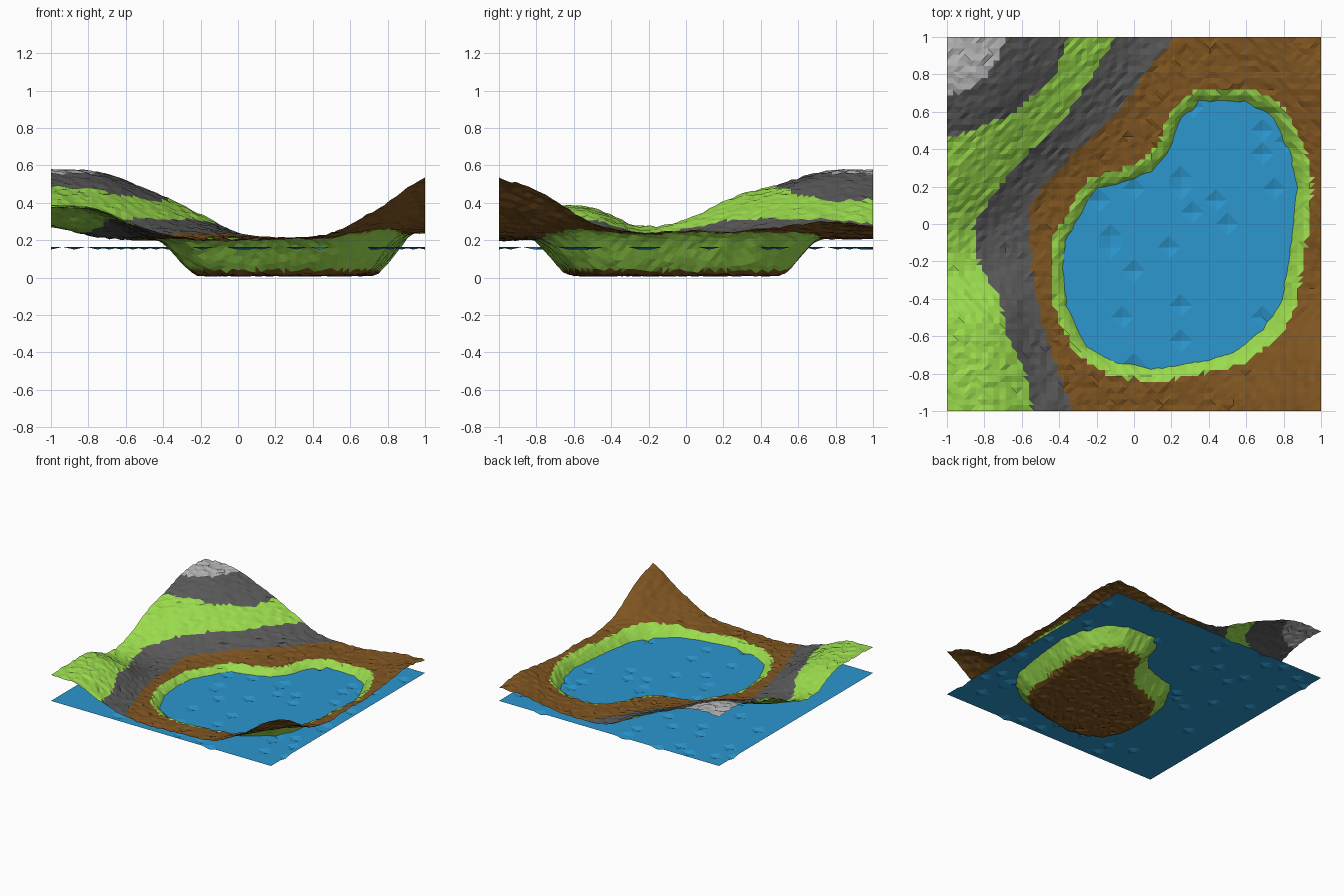
import bpy, bmesh, math, random
from mathutils import Vector

if "Cube" in bpy.data.objects:
    bpy.data.objects.remove(bpy.data.objects["Cube"])

random.seed(4)


def material(name, rgb):
    m = bpy.data.materials.new(name)
    m.diffuse_color = (*rgb, 1)
    m.use_nodes = True
    m.node_tree.nodes["Principled BSDF"].inputs["Base Color"].default_value = m.diffuse_color
    return m


BROWN = material("earth", (0.21, 0.09, 0.015))
GREEN = material("grass", (0.33, 0.72, 0.075))
GREY = material("rock", (0.10, 0.10, 0.10))
WHITE = material("snow", (0.46, 0.46, 0.46))
BLUE = material("water", (0.025, 0.31, 0.62))

# Coarse land heights: rows from y = -1 to 1, columns from x = -1 to 1
LAND = [
    [.38, .36, .26, .205, .20, .21, .24, .37, .53],
    [.385, .36, .24, .21, .21, .21, .21, .29, .44],
    [.375, .33, .22, .21, .21, .21, .21, .23, .29],
    [.275, .23, .205, .21, .21, .21, .21, .22, .24],
    [.31, .23, .205, .21, .21, .21, .21, .22, .25],
    [.43, .34, .24, .21, .21, .21, .21, .22, .245],
    [.50, .45, .34, .25, .215, .21, .21, .22, .27],
    [.57, .54, .43, .31, .23, .21, .21, .24, .30],
    [.57, .565, .48, .365, .24, .21, .22, .26, .275],
]

# Waterline of the lake
LAKE = [Vector(p) for p in [
    (-.37, -.25), (-.35, -.45), (-.25, -.65), (-.1, -.74), (.1, -.77), (.3, -.74),
    (.55, -.68), (.72, -.55), (.8, -.4), (.83, -.2), (.86, 0), (.88, .2), (.84, .4),
    (.74, .58), (.6, .65), (.35, .65), (.25, .55), (.2, .4), (.1, .28), (-.05, .22),
    (-.2, .18), (-.28, .05), (-.36, -.1)]]

# Colour band borders on the mountain side, as (y, x)
ROCK_EDGE = [(-1, -.32), (-.8, -.4), (-.6, -.47), (-.4, -.52), (-.2, -.55), (.1, -.56),
             (.2, -.48), (.4, -.3), (.6, -.08), (.8, .05), (1, .22)]
GRASS_EDGE = [(-1, -.54), (-.8, -.58), (-.6, -.68), (-.4, -.72), (-.2, -.83), (0, -.86),
              (.2, -.72), (.4, -.55), (.55, -.38), (.75, -.25), (1, -.1)]
CLIFF_EDGE = [(.44, -1.1), (.5, -.85), (.6, -.64), (.7, -.53), (.8, -.42), (1, -.36)]
SNOW_EDGE = [(.67, -1.1), (.72, -.87), (.8, -.78), (.9, -.72), (1, -.68)]


def border(table, y):
    if y < table[0][0]:
        return -2
    for (y0, x0), (y1, x1) in zip(table, table[1:]):
        if y <= y1:
            return x0 + (x1 - x0) * (y - y0) / (y1 - y0)
    return table[-1][1]


def cubic(v, t):
    # Catmull-Rom interpolation along a row, ends clamped
    i = min(int(t), len(v) - 2)
    f = t - i
    a, b, c, d = (v[max(0, min(len(v) - 1, i + k))] for k in (-1, 0, 1, 2))
    return b + .5 * f * (c - a + f * (2*a - 5*b + 4*c - d + f * (3*(b - c) + d - a)))


def lake_depth(x, y):
    # Signed distance to the waterline, positive inside
    p, best, inside = Vector((x, y)), 9, False
    for a, b in zip(LAKE, LAKE[1:] + LAKE[:1]):
        e = b - a
        t = max(0, min(1, (p - a).dot(e) / e.length_squared))
        best = min(best, (p - a - e * t).length)
        if (a.y > y) != (b.y > y) and x < a.x + e.x * (y - a.y) / e.y:
            inside = not inside
    return best if inside else -best


def height(x, y):
    land = cubic([cubic(row, (x + 1) * 4) for row in LAND], (y + 1) * 4)
    s = max(0, min(1, (lake_depth(x, y) + .08) / .24))
    s = s * s * (3 - 2 * s)
    return max(0, land * (1 - s) + .012 * s + random.uniform(-.006, .006))


def band(c):
    d = lake_depth(c.x, c.y)
    if d > -.075:
        return 0 if d > 0 and c.z < .04 else 1
    if c.x < border(SNOW_EDGE, c.y):
        return 3
    if c.x < border(CLIFF_EDGE, c.y):
        return 2
    if c.x < border(GRASS_EDGE, c.y):
        return 1
    return 2 if c.x < border(ROCK_EDGE, c.y) else 0


def sheet(name, n, z_of, materials, pick):
    # Flat-shaded triangulated 2 x 2 sheet
    bm = bmesh.new()
    bmesh.ops.create_grid(bm, x_segments=n, y_segments=n, size=1)
    for v in bm.verts:
        v.co.z = z_of(v.co.x, v.co.y)
    bmesh.ops.triangulate(bm, faces=bm.faces[:])
    for f in bm.faces:
        f.material_index = pick(f.calc_center_median())
    mesh = bpy.data.meshes.new(name)
    bm.to_mesh(mesh)
    bm.free()
    for m in materials:
        mesh.materials.append(m)
    ob = bpy.data.objects.new(name, mesh)
    bpy.context.collection.objects.link(ob)
    return ob


# Terrain with mountain, hill and lake basin
sheet("terrain", 64, height, [BROWN, GREEN, GREY, WHITE], band)

# Water sheet with scattered small dips
sheet("water", 32, lambda x, y: .15 if random.random() < .06 else .164, [BLUE], lambda c: 0)
